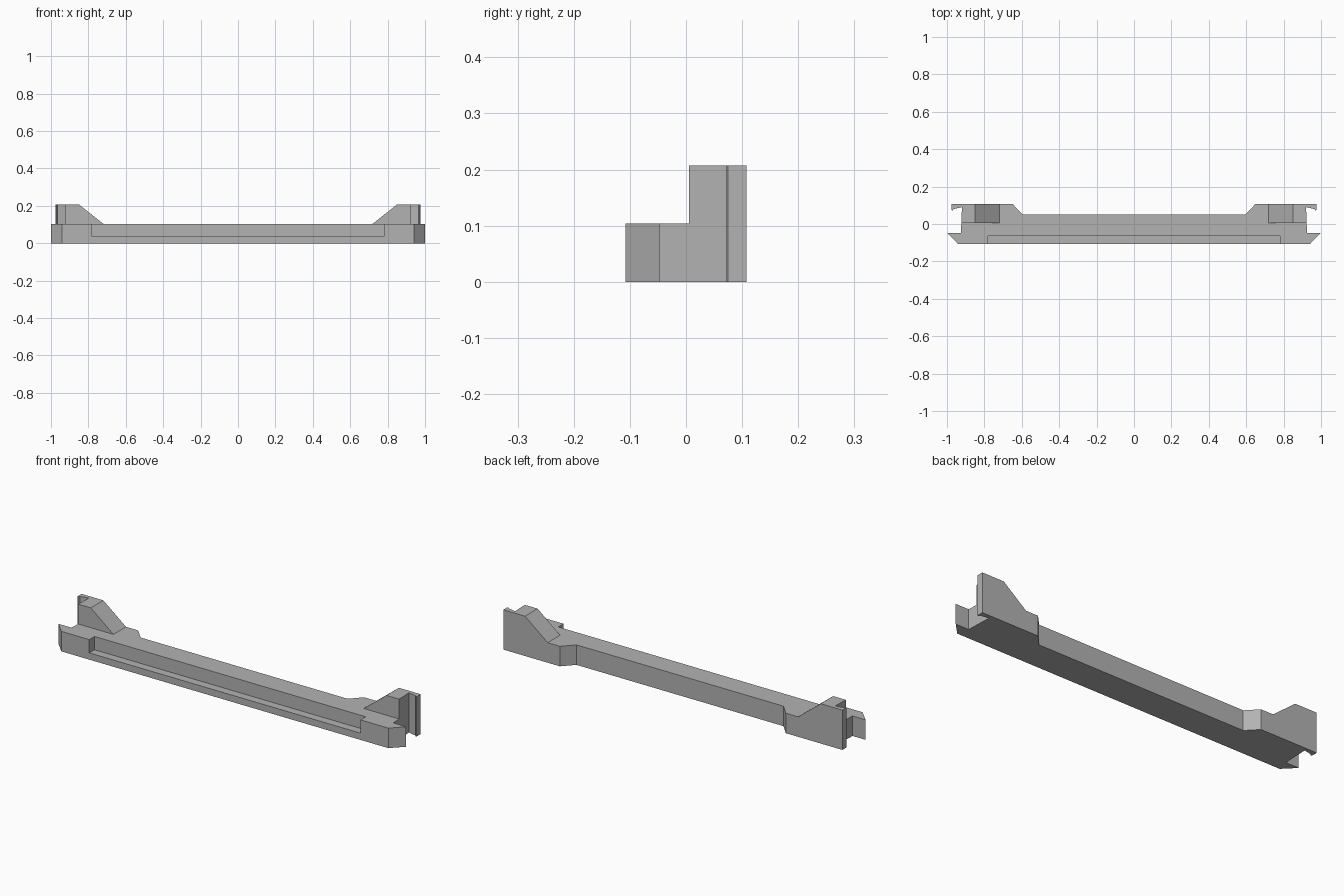
import bpy, bmesh, math
from mathutils import Vector

if "Cube" in bpy.data.objects:
    bpy.data.objects.remove(bpy.data.objects["Cube"])

DECK, TOP = 0.104, 0.207

grey = bpy.data.materials.new("plain grey")
grey.use_nodes = True
colour = (0.45, 0.45, 0.45, 1)
grey.diffuse_color = colour
grey.node_tree.nodes["Principled BSDF"].inputs["Base Color"].default_value = colour


def mirrored(half):
    """Close a half outline by mirroring it across x = 0."""
    return half + [(-x, v) for x, v in reversed(half)]


def prism(name, points, depth):
    """Extrude a closed loop of 3D points along the depth vector."""
    bm = bmesh.new()
    face = bm.faces.new([bm.verts.new(p) for p in points])
    ext = bmesh.ops.extrude_face_region(bm, geom=[face])
    moved = [g for g in ext["geom"] if isinstance(g, bmesh.types.BMVert)]
    bmesh.ops.translate(bm, verts=moved, vec=Vector(depth))
    bmesh.ops.recalc_face_normals(bm, faces=bm.faces)
    mesh = bpy.data.meshes.new(name)
    bm.to_mesh(mesh)
    bm.free()
    obj = bpy.data.objects.new(name, mesh)
    bpy.context.collection.objects.link(obj)
    mesh.materials.append(grey)
    return obj


# Plan outline: pointed front hooks, side slots, rear lips, set-back rear wall
plan = mirrored([
    (0.94, -0.108), (1.0, -0.047), (0.925, -0.047), (0.92, 0.09),
    (0.965, 0.08), (0.97, 0.072), (0.975, 0.075), (0.975, 0.108),
    (0.65, 0.108), (0.595, 0.05),
])
bar = prism("rail_bar", [(x, y, 0) for x, y in plan], (0, 0, TOP))

# Space between the two end towers, with sloping sides
valley = mirrored([(0.72, DECK), (0.85, TOP), (0.85, 0.4)])
# Space in front of the towers
shelf = mirrored([(1.2, DECK), (1.2, 0.4)])
# Long step along the front edge
channel = mirrored([(0.78, 0.035), (0.78, 0.4)])

cutters = [
    prism("valley_cutter", [(x, -0.3, z) for x, z in valley], (0, 0.6, 0)),
    prism("shelf_cutter", [(x, -0.3, z) for x, z in shelf], (0, 0.305, 0)),
    prism("channel_cutter", [(x, -0.3, z) for x, z in channel], (0, 0.235, 0)),
]
for cutter in cutters:
    cutter.hide_render = True
    mod = bar.modifiers.new(cutter.name, "BOOLEAN")
    mod.operation = "DIFFERENCE"
    mod.solver = "EXACT"
    mod.object = cutter

# Bake the cuts and tidy the flat faces
bpy.context.view_layer.update()
graph = bpy.context.evaluated_depsgraph_get()
result = bpy.data.meshes.new_from_object(bar.evaluated_get(graph))
bar.modifiers.clear()
bar.data = result
for cutter in cutters:
    bpy.data.objects.remove(cutter)

bm = bmesh.new()
bm.from_mesh(result)
bmesh.ops.remove_doubles(bm, verts=bm.verts, dist=0.0001)
bmesh.ops.dissolve_limit(bm, angle_limit=math.radians(1), verts=bm.verts, edges=bm.edges)
bm.to_mesh(result)
bm.free()
result.materials.clear()
result.materials.append(grey)
